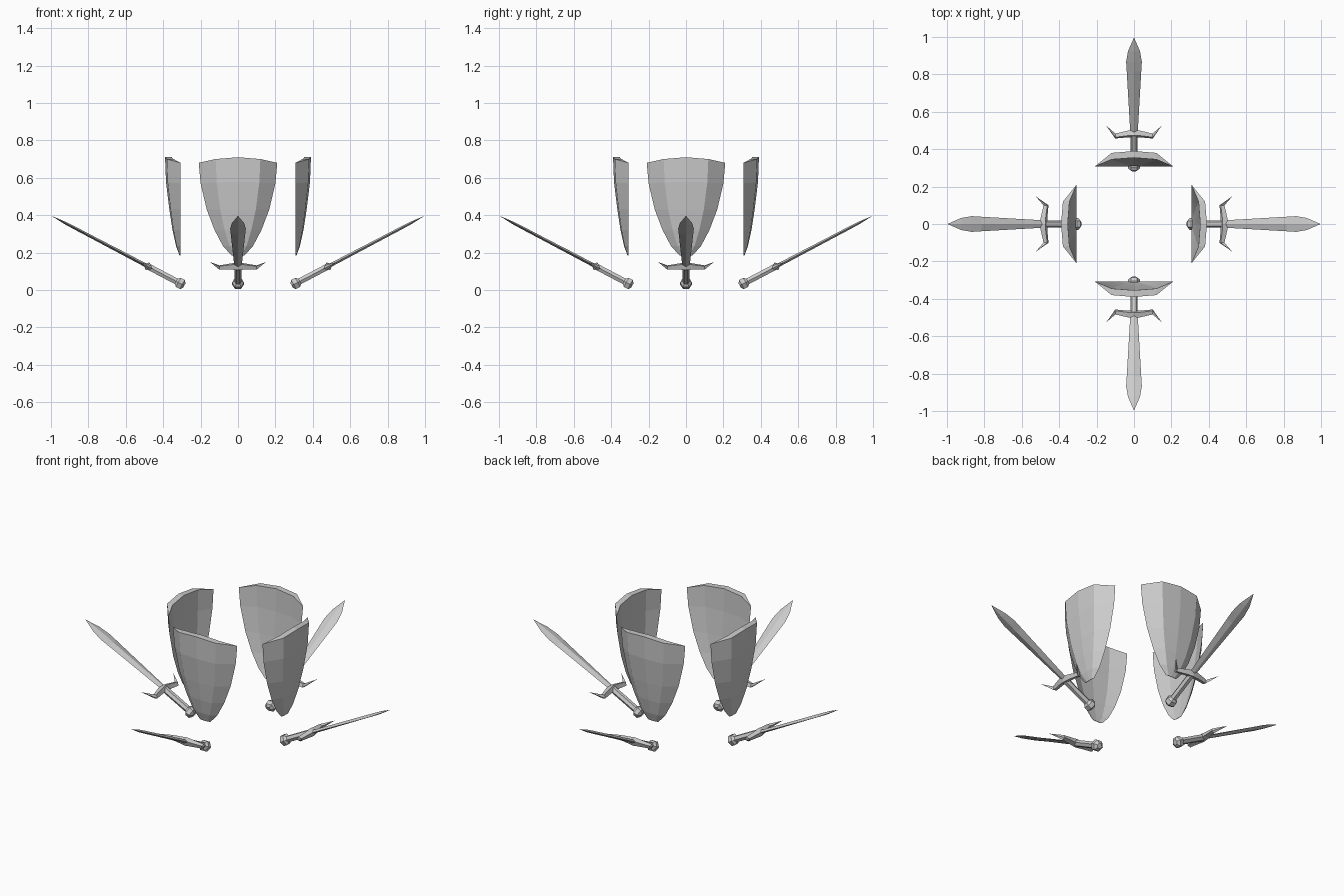
import bpy, bmesh, math
from mathutils import Matrix, Vector

if "Cube" in bpy.data.objects:
    bpy.data.objects.remove(bpy.data.objects["Cube"], do_unlink=True)

steel = bpy.data.materials.new("plain_grey")
steel.use_nodes = True
grey = (0.6, 0.6, 0.6, 1)
steel.diffuse_color = grey
steel.node_tree.nodes["Principled BSDF"].inputs["Base Color"].default_value = grey


def loft(name, rings, matrix):
    """Skin a row of even-sided rings and cap both ends with strips."""
    bm = bmesh.new()
    rows = [[bm.verts.new(p) for p in ring] for ring in rings]
    n = len(rows[0])
    for a, b in zip(rows, rows[1:]):
        for i in range(n):
            j = (i + 1) % n
            bm.faces.new((a[i], a[j], b[j], b[i]))
    for row in (rows[0], rows[-1]):
        for i in range(n // 2):
            ids = list(dict.fromkeys((i, i + 1, n - i - 1, (n - i) % n)))
            if len(ids) > 2:
                bm.faces.new([row[k] for k in ids])
    bmesh.ops.remove_doubles(bm, verts=bm.verts, dist=0.0004)
    bmesh.ops.recalc_face_normals(bm, faces=bm.faces)
    mesh = bpy.data.meshes.new(name)
    bm.to_mesh(mesh)
    bm.free()
    mesh.transform(matrix)
    mesh.materials.append(steel)
    obj = bpy.data.objects.new(name, mesh)
    bpy.context.collection.objects.link(obj)


def lathe(profile, sides=6):
    """Rings of (position along sword, radius)."""
    return [[(r * math.cos(math.tau * k / sides), s, r * math.sin(math.tau * k / sides))
             for k in range(sides)] for s, r in profile]


# Shield: curved plate, thick in the middle with sharp side edges
def shield_rings():
    rows = [(0.68, 0.21, 0.083, 0.03), (0.57, 0.2, 0.078, 0.008), (0.43, 0.167, 0.06, 0),
            (0.32, 0.125, 0.043, 0), (0.235, 0.08, 0.024, 0), (0.185, 0.035, 0.006, 0)]
    section = [(-1, 0), (-0.57, 0.88), (0, 1), (0.57, 0.88),
               (1, 0), (0.57, 0.46), (0, 0.57), (-0.57, 0.46)]
    return [[(u * w, 0.307 + t * d, z + rise * (1 - u * u)) for u, t in section]
            for z, w, d, rise in rows]


# Sword runs along +y from the pommel; x is its width, z its thickness
POMMEL = [(0, 0.016), (0.012, 0.032), (0.036, 0.032), (0.05, 0.018)]
GRIP = [(0.045, 0.019), (0.215, 0.019)]
BLADE = [(0.23, 0.02, 0.01), (0.6, 0.039, 0.008), (0.655, 0.042, 0.008),
         (0.72, 0.032, 0.007), (0.802, 0.0001, 0.0001)]
GUARD_HALF = [(0, 0.222, 0.024, 0.023), (0.035, 0.219, 0.02, 0.019),
              (0.1, 0.207, 0.015, 0.013), (0.15, 0.272, 0.0001, 0.0001)]


def blade_rings():
    return [[(-w, s, 0), (0, s, t), (w, s, 0), (0, s, -t)] for s, w, t in BLADE]


def guard_rings():
    path = [(-x, s, h, t) for x, s, h, t in GUARD_HALF[:0:-1]] + GUARD_HALF
    return [[(x, s - h, 0), (x, s, t), (x, s + h, 0), (x, s, -t)] for x, s, h, t in path]


tilt = Matrix.Translation(Vector((0, 0.287, 0.024))) @ Matrix.Rotation(math.radians(27.7), 4, "X")

# Four shields with a sword below each, arranged in a ring
for k, side in enumerate(("back", "right", "front", "left")):
    turn = Matrix.Rotation(k * math.pi / 2, 4, "Z")
    loft(side + "_shield", shield_rings(), turn)
    loft(side + "_sword_pommel", lathe(POMMEL), turn @ tilt)
    loft(side + "_sword_grip", lathe(GRIP), turn @ tilt)
    loft(side + "_sword_guard", guard_rings(), turn @ tilt)
    loft(side + "_sword_blade", blade_rings(), turn @ tilt)
